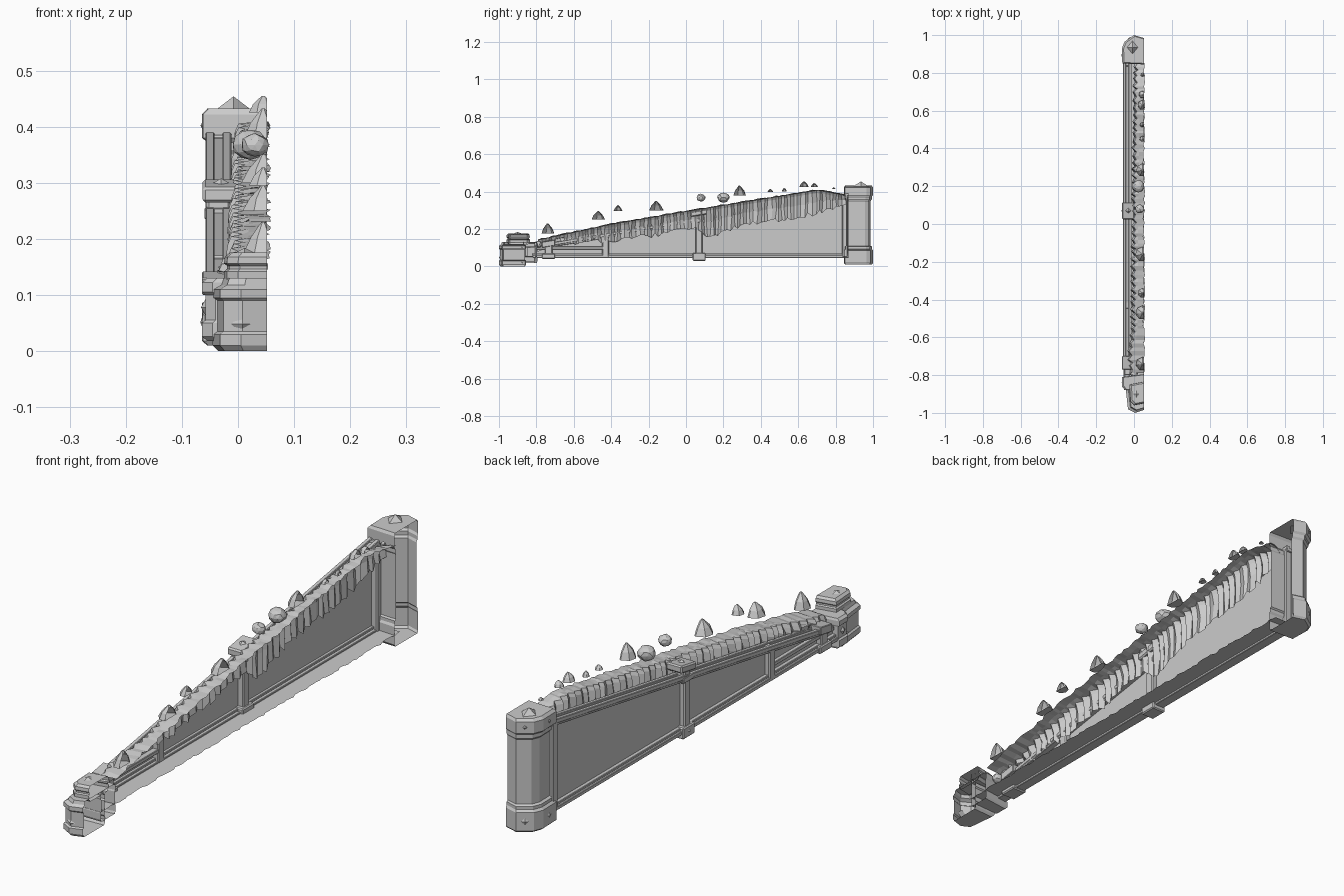
import bpy, bmesh, random, math
from mathutils import Vector, Matrix

if "Cube" in bpy.data.objects:
    bpy.data.objects.remove(bpy.data.objects["Cube"])

random.seed(4)
CUT = 0.052          # the wall is sliced open along this x plane


def finish(name, bm, bevel=0):
    me = bpy.data.meshes.new(name)
    bm.to_mesh(me)
    bm.free()
    ob = bpy.data.objects.new(name, me)
    bpy.context.collection.objects.link(ob)
    if bevel:
        m = ob.modifiers.new("edge", 'BEVEL')
        m.width, m.segments = bevel, 1
    return ob


def lerp(pts, y):
    for (a, u), (b, v) in zip(pts, pts[1:]):
        if y <= b:
            return u + (v - u) * max(0, y - a) / (b - a)
    return pts[-1][1]


def beam(name, p, q, x0, x1, h, bevel=0.002):
    """Bar between two (y, z) top points, h thick downwards."""
    bm = bmesh.new()
    prof = [p, q, (q[0], q[1] - h), (p[0], p[1] - h)]
    a = [bm.verts.new((x0, y, z)) for y, z in prof]
    b = [bm.verts.new((x1, y, z)) for y, z in prof]
    bm.faces.new(a)
    bm.faces.new(b[::-1])
    for i in range(4):
        j = (i + 1) % 4
        bm.faces.new((a[i], b[i], b[j], a[j]))
    bmesh.ops.recalc_face_normals(bm, faces=bm.faces)
    return finish(name, bm, bevel)


def block(name, x0, x1, y0, y1, z0, z1, bevel=0.004):
    return beam(name, (y0, z1), (y1, z1), x0, x1, z1 - z0, bevel)


def shell(name, plan, profile):
    """Moulded pillar from a plan and (z, scale) rings, open on the cut side."""
    bm = bmesh.new()
    c = Vector((CUT, (plan[0][1] + plan[-1][1]) / 2))
    rings = [[bm.verts.new((*(c + (Vector(p) - c) * s), z)) for p in plan] for z, s in profile]
    for a, b in zip(rings, rings[1:]):
        for i in range(len(plan) - 1):
            bm.faces.new((a[i], a[i + 1], b[i + 1], b[i]))
    bm.faces.new(rings[0][::-1])
    bm.faces.new(rings[-1])
    bmesh.ops.recalc_face_normals(bm, faces=bm.faces)
    return finish(name, bm)


def gem(name, loc, normal, r, h, stretch=1.0):
    """Four sided diamond stud pointing along normal."""
    bm = bmesh.new()
    bmesh.ops.create_cone(bm, cap_ends=True, segments=4, radius1=r, radius2=0, depth=h)
    rot = Vector(normal).to_track_quat('Z', 'Y').to_matrix().to_4x4()
    bm.transform(Matrix.Translation(loc) @ rot @ Matrix.Diagonal((1, stretch, 1, 1)))
    return finish(name, bm)


# rail and terrain heights along y
rail = [(-0.85, 0.108), (-0.73, 0.125), (0.88, 0.395)]
ground = [(-0.79, 0.145), (-0.74, 0.155), (-0.4, 0.228), (0.05, 0.305), (0.70, 0.41), (0.74, 0.405), (0.87, 0.378)]
hem = [(-0.79, 0.09), (-0.72, 0.12), (-0.55, 0.13), (-0.4, 0.14), (-0.1, 0.175), (0.03, 0.215),
       (0.12, 0.145), (0.3, 0.225), (0.5, 0.245), (0.7, 0.285), (0.87, 0.33)]
edge_x = [(-0.79, -0.02), (-0.7, -0.03), (-0.55, -0.012), (0.2, -0.006), (0.7, 0.0), (0.87, 0.005)]

# tall back pillar
shell("back_pillar", [(CUT, 0.985), (0.0, 1.0), (-0.05, 0.965), (-0.064, 0.93), (-0.062, 0.85), (CUT, 0.845)],
      [(0.01, .92), (0.018, 1), (0.085, 1), (0.093, .93), (0.105, .93), (0.11, .85), (0.35, .85),
       (0.358, .92), (0.372, .92), (0.38, 1), (0.422, 1), (0.432, .92)])
gem("pillar_top_diamond", (-0.008, 0.935, 0.441), (0, 0, 1), 0.034, 0.026, 1.2)
for z, r in ((0.052, 0.024), (0.402, 0.014)):
    gem("pillar_side_diamond", (-0.063, 0.893, z), (-1, 0, 0), r, 0.008)
    gem("pillar_back_diamond", (-0.025, 0.983, z), (-0.57, 0.82, 0), r, 0.008)
block("pillar_jamb", -0.058, -0.012, 0.835, 0.865, 0.05, 0.385)

# low front pillar with heavy cap
shell("front_pillar", [(CUT, -0.985), (0.005, -1.0), (-0.032, -0.98), (-0.045, -0.86), (CUT, -0.855)],
      [(0.0, .9), (0.01, 1), (0.03, 1), (0.035, .93), (0.09, .93), (0.095, 1), (0.11, 1), (0.118, .85), (0.13, .8)])
shell("front_pillar_cap", [(CUT, -0.95), (0.0, -0.96), (-0.02, -0.94), (-0.025, -0.85), (CUT, -0.835)],
      [(0.118, .85), (0.128, 1), (0.142, 1), (0.146, .93), (0.152, .93), (0.156, 1), (0.168, .98), (0.176, .85)])
shell("front_pillar_shoulder", [(CUT, -0.88), (-0.045, -0.88), (-0.064, -0.86), (-0.064, -0.81), (CUT, -0.795)],
      [(0.018, .92), (0.026, 1), (0.05, 1), (0.055, .95), (0.1, .95), (0.105, 1), (0.122, 1), (0.13, .92)])
gem("front_diamond", (0.008, -0.993, 0.048), (0, -1, 0), 0.02, 0.014)
gem("shoulder_diamond", (-0.061, -0.838, 0.078), (-1, 0, 0), 0.018, 0.01)
gem("cap_diamond", (0.012, -0.9, 0.178), (0, 0, 1), 0.024, 0.012, 1.3)

# frame: sloping double rail, bottom rails and posts
for i, (x0, x1, dz) in enumerate(((-0.056, -0.014, -0.008), (-0.058, -0.042, 0), (-0.028, -0.012, 0))):
    beam("sloping_rail", (-0.73, 0.125 + dz), (0.87, 0.393 + dz), x0, x1, 0.016)
block("bottom_rail", -0.056, -0.015, -0.82, 0.87, 0.046, 0.06, 0.002)
block("bottom_moulding", -0.05, -0.025, -0.82, 0.87, 0.06, 0.07, 0.002)
block("short_rail", -0.05, -0.015, -0.8, -0.42, 0.09, 0.105, 0.002)
for name, y, top in (("middle_post", 0.07, 0.28), ("inner_post", -0.43, 0.17)):
    block(name, -0.056, -0.014, y - 0.018, y + 0.018, 0.05, top)
block("middle_post_foot", -0.063, -0.005, 0.035, 0.105, 0.03, 0.072)
beam("middle_post_cap", (0.025, 0.292), (0.115, 0.307), -0.063, 0.003, 0.028, 0.005)
beam("middle_post_collar", (0.04, 0.255), (0.1, 0.255), -0.06, -0.01, 0.02)
gem("middle_cap_diamond", (-0.03, 0.07, 0.302), (0, -0.17, 1), 0.02, 0.012)
gem("middle_foot_diamond", (-0.064, 0.07, 0.051), (-1, 0, 0), 0.014, 0.006)
block("front_post", -0.056, -0.008, -0.755, -0.715, 0.045, 0.13)
block("front_post_foot", -0.063, -0.002, -0.77, -0.7, 0.04, 0.068)
beam("front_post_cap", (-0.77, 0.13), (-0.7, 0.142), -0.064, 0.0, 0.03)

# thin wall panel behind the frame
bm = bmesh.new()
bm.faces.new([bm.verts.new((-0.036, y, z)) for y, z in
              ((-0.85, 0.052), (-0.85, 0.1), (-0.73, 0.115), (0.87, 0.385), (0.87, 0.052))])
finish("wall_panel", bm)

# floor strip with torn outer edge
bm = bmesh.new()
prev = None
for i in range(101):
    y = -0.88 + 1.76 * i / 100
    cur = [bm.verts.new((x, y, 0.054)) for x in (-0.054, CUT + random.uniform(-0.004, 0.006))]
    if prev:
        bm.faces.new((prev[0], prev[1], cur[1], cur[0]))
    prev = cur
finish("floor_strip", bm)

# rocky terrain: top surface plus folded cliff curtain
bm = bmesh.new()
prev, y, i = None, -0.79, 0
while y < 0.87:
    top, e = lerp(ground, y), lerp(edge_x, y)
    low = lerp(hem, y) + random.uniform(-0.015, 0.012)
    fold = (0.012 if i % 2 else -0.004) + random.uniform(-0.004, 0.004)
    pts = [(CUT + random.uniform(-0.004, 0.007), y, top + random.uniform(-0.002, 0.004)),
           (e + 0.03, y, top + random.uniform(-0.004, 0.003)),
           (e + fold + 0.006, y, top - 0.004),
           (e + fold, y, top - 0.018),
           (e + fold * 0.8 - 0.004, y + random.uniform(-0.004, 0.004), (top + low) / 2),
           (e + fold * 0.6, y + random.uniform(-0.004, 0.004), low)]
    cur = [bm.verts.new(p) for p in pts]
    if prev:
        for k in range(5):
            bm.faces.new((prev[k], cur[k], cur[k + 1], prev[k + 1]))
    prev = cur
    y += random.uniform(0.012, 0.024)
    i += 1
bmesh.ops.recalc_face_normals(bm, faces=bm.faces)
finish("rocky_ledge", bm)

# loose pointed stones hovering over the ledge, sliced at the cut plane
for y, z, r, h in ((-0.74, 0.175, .036, .055), (-0.47, 0.25, .038, .045), (-0.365, 0.295, .026, .032),
                   (-0.16, 0.3, .04, .05), (0.285, 0.38, .035, .052), (0.45, 0.398, .016, .016),
                   (0.525, 0.4, .014, .02), (0.63, 0.425, .026, .03), (0.685, 0.425, .02, .02), (0.79, 0.413, .01, .01)):
    bm = bmesh.new()
    bmesh.ops.create_cone(bm, cap_ends=True, segments=7, radius1=r, radius2=r * 0.1, depth=h)
    bmesh.ops.subdivide_edges(bm, edges=[e for e in bm.edges if abs(e.verts[0].co.z - e.verts[1].co.z) > h / 2], cuts=1)
    for v in bm.verts:
        if abs(v.co.z) < h / 4:
            v.co *= random.uniform(1.15, 1.4)
    bmesh.ops.translate(bm, verts=bm.verts, vec=(0.045, y, z + h / 2))
    bmesh.ops.bisect_plane(bm, geom=bm.verts[:] + bm.edges[:] + bm.faces[:], plane_co=(CUT, 0, 0),
                           plane_no=(1, 0, 0), clear_outer=True)
    finish("pointed_stone", bm)

# rounded boulders
for x, y, z, r in ((0.03, 0.08, 0.367, 0.025), (0.022, 0.2, 0.368, 0.033), (0.0, -0.79, 0.118, 0.022)):
    bm = bmesh.new()
    bmesh.ops.create_icosphere(bm, subdivisions=2, radius=r)
    for v in bm.verts:
        v.co *= random.uniform(0.9, 1.05)
        v.co.z *= 0.85
    bmesh.ops.translate(bm, verts=bm.verts, vec=(x, y, z))
    finish("boulder", bm)
